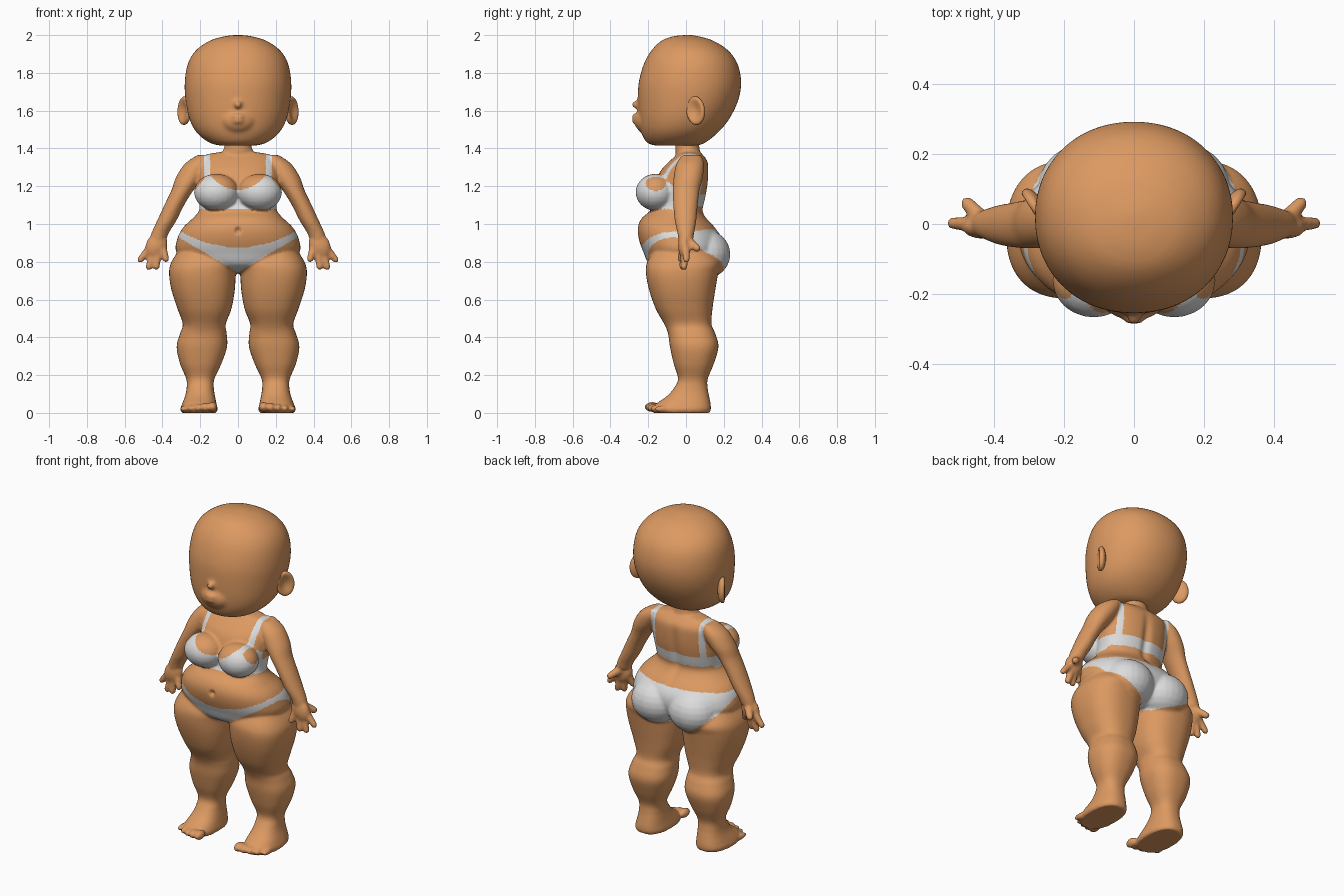
import bpy, bmesh, math
from mathutils import Matrix, Vector

if "Cube" in bpy.data.objects:
    bpy.data.objects.remove(bpy.data.objects["Cube"])


def material(name, rgb):
    m = bpy.data.materials.new(name)
    m.use_nodes = True
    m.diffuse_color = (*rgb, 1)
    m.node_tree.nodes["Principled BSDF"].inputs["Base Color"].default_value = (*rgb, 1)
    return m


SKIN = material("skin", (0.72, 0.32, 0.12))
CLOTH = material("white cloth", (0.72, 0.72, 0.72))


def ball(bm, loc, rad, turn=0.0, seg=24):
    """Ellipsoid, turned about the y axis."""
    mat = Matrix.Translation(loc) @ Matrix.Rotation(turn, 4, 'Y') @ Matrix.Diagonal((*rad, 1))
    return bmesh.ops.create_uvsphere(bm, u_segments=seg, v_segments=seg // 2, radius=1, matrix=mat)["verts"]


def finger(bm, a, b, r0, r1):
    """Tapered round-ended rod."""
    a, b = Vector(a), Vector(b)
    for i in range(9):
        t = i / 8
        r = r0 + (r1 - r0) * t
        ball(bm, a.lerp(b, t), (r, r, r), seg=16)


def loft(bm, rows, side=1, power=2.0, seg=56, steps=6):
    """Smooth skin through level rings; each row is z, x0, x1, y0, y1."""
    rows = [Vector(r) for r in rows]
    levels = []
    for i in range(len(rows) - 1):
        p0, p1, p2 = rows[max(i - 1, 0)], rows[i], rows[i + 1]
        p3 = rows[min(i + 2, len(rows) - 1)]
        for k in range(steps):
            t = k / steps
            levels.append(0.5 * (2 * p1 + (p2 - p0) * t + (2 * p0 - 5 * p1 + 4 * p2 - p3) * t ** 2
                                 + (3 * p1 - p0 - 3 * p2 + p3) * t ** 3))
    levels.append(rows[-1])
    rings = []
    for z, x0, x1, y0, y1 in levels:
        ring = []
        for j in range(seg):
            a = math.tau * j / seg
            c, s = math.cos(a), math.sin(a)
            c = math.copysign(abs(c) ** (2 / power), c)
            s = math.copysign(abs(s) ** (2 / power), s)
            ring.append(bm.verts.new((side * ((x0 + x1) / 2 + c * (x1 - x0) / 2),
                                      (y0 + y1) / 2 + s * (y1 - y0) / 2, z)))
        rings.append(ring)
    for lo, hi in zip(rings, rings[1:]):
        for j in range(seg):
            bm.faces.new((lo[j], lo[j - 1], hi[j - 1], hi[j]))
    bm.faces.new(rings[0])
    bm.faces.new(rings[-1])


def finish(name, bm, voxel=None, smooth=4):
    """Make the object, melting overlapping shapes into one skin if asked."""
    bmesh.ops.recalc_face_normals(bm, faces=bm.faces)
    me = bpy.data.meshes.new(name)
    bm.to_mesh(me)
    bm.free()
    ob = bpy.data.objects.new(name, me)
    bpy.context.collection.objects.link(ob)
    if voxel:
        rm = ob.modifiers.new("melt", 'REMESH')
        rm.mode, rm.voxel_size = 'VOXEL', voxel
        sm = ob.modifiers.new("soften", 'SMOOTH')
        sm.factor, sm.iterations = 0.5, smooth
        bpy.context.view_layer.update()
        dg = bpy.context.evaluated_depsgraph_get()
        me = bpy.data.meshes.new_from_object(ob.evaluated_get(dg))
        ob.modifiers.clear()
        ob.data = me
    me.materials.clear()
    me.materials.append(SKIN)
    me.polygons.foreach_set("use_smooth", [True] * len(me.polygons))
    return ob


def centred(rows):
    return [(z, -w, w, y0, y1) for z, w, y0, y1 in rows]


# Head with nose, mouth bulge and chin
bm = bmesh.new()
loft(bm, centred([(1.415, .09, -.16, .06), (1.43, .15, -.205, .10), (1.48, .215, -.235, .165),
                  (1.55, .255, -.25, .225), (1.65, .277, -.255, .275), (1.75, .282, -.25, .292),
                  (1.85, .265, -.222, .272), (1.92, .222, -.182, .222), (1.97, .15, -.13, .145),
                  (1.993, .075, -.07, .07), (2.0, .02, -.01, .03)]), power=2.1)
ball(bm, (0, -.2, 1.55), (.10, .075, .075))
ball(bm, (0, -.255, 1.632), (.022, .034, .022))
ball(bm, (0, -.265, 1.57), (.035, .024, .013))
ball(bm, (0, -.265, 1.545), (.03, .024, .013))
finish("head", bm, .01, 5)

# Ears: dished ovals opening forward
for side, label in ((1, "left"), (-1, "right")):
    bm = bmesh.new()
    for v in ball(bm, (0, 0, 0), (1, 1, 1), seg=40):
        if v.co.x > 0:
            v.co.x *= 1.4 * (v.co.y ** 2 + v.co.z ** 2)
    bm.transform(Matrix.Diagonal((side, 1, 1, 1)) @ Matrix.Translation((.283, .052, 1.6))
                 @ Matrix.Rotation(math.radians(-32), 4, 'Z') @ Matrix.Rotation(math.radians(8), 4, 'X')
                 @ Matrix.Diagonal((.026, .055, .076, 1)))
    finish(label + "_ear", bm)

# Torso and neck
bm = bmesh.new()
loft(bm, centred([(.74, .08, -.10, .08), (.78, .24, -.19, .15), (.85, .325, -.225, .19),
                  (.92, .322, -.25, .19), (.98, .292, -.255, .155), (1.03, .24, -.235, .11),
                  (1.07, .207, -.19, .09), (1.12, .205, -.17, .10), (1.2, .215, -.165, .115),
                  (1.28, .215, -.135, .12), (1.33, .205, -.09, .115), (1.365, .175, -.05, .09),
                  (1.38, .10, -.04, .075)]), power=2.2)
loft(bm, centred([(1.3, .085, -.05, .08), (1.38, .08, -.055, .075), (1.41, .072, -.055, .07),
                  (1.47, .07, -.055, .07)]))

for s in (1, -1):
    # Chest and seat
    ball(bm, (s * .115, -.16, 1.168), (.118, .107, .098))
    ball(bm, (s * .125, .10, .84), (.15, .135, .13))
    # Leg and foot
    loft(bm, [(.88, .05, .30, -.16, .12), (.8, .004, .352, -.205, .18), (.74, .012, .365, -.212, .17),
              (.65, .017, .352, -.195, .155), (.55, .035, .32, -.16, .14), (.47, .065, .292, -.115, .135),
              (.42, .06, .307, -.095, .155), (.35, .058, .325, -.085, .172), (.26, .088, .307, -.065, .147),
              (.18, .125, .274, -.042, .115), (.13, .128, .272, -.065, .115), (.09, .122, .28, -.10, .122),
              (.05, .114, .295, -.155, .13), (.02, .108, .305, -.18, .132), (0, .114, .298, -.172, .126)],
         s, power=2.4)
    # Toes
    for i in range(5):
        r = .027 - .0025 * i
        ball(bm, (s * (.135 + .0385 * i), -.178 + .004 * i * i * .8, r + .004), (r * .92, .042, r))
    # Arm
    loft(bm, [(1.365, .14, .215, -.02, .08), (1.32, .14, .28, -.05, .095), (1.25, .18, .327, -.065, .09),
              (1.18, .235, .352, -.07, .072), (1.1, .285, .39, -.067, .062), (1.02, .325, .427, -.06, .055),
              (.96, .362, .455, -.047, .045), (.92, .38, .468, -.04, .038)], s)
    # Hand with four fingers and a thumb
    ball(bm, (s * .432, -.008, .885), (.056, .034, .072), turn=s * math.radians(-25))
    for base, tip in (((.465, .0, .875), (.516, .002, .812)), ((.448, -.006, .85), (.472, -.01, .773)),
                      ((.425, -.01, .85), (.432, -.018, .775)), ((.40, -.012, .875), (.382, -.028, .815))):
        finger(bm, (s * base[0], *base[1:]), (s * tip[0], *tip[1:]), .023, .018)
    finger(bm, (s * .43, .01, .91), (s * .475, .058, .872), .026, .02)

body = finish("body", bm, .008, 5)

# Navel and spine groove
for v in body.data.vertices:
    x, y, z = v.co
    if y < -.15:
        v.co.y += .022 * math.exp(-(x / .012) ** 2 - ((z - .965) / .014) ** 2)
    elif y > .03 and .95 < z < 1.35:
        v.co.y -= .014 * math.exp(-(x / .025) ** 2) * math.sin(math.pi * (z - .95) / .4)


def is_cloth(p):
    ax, y, z = abs(p.x), p.y, p.z
    # Top: band, cups and shoulder straps
    if z > 1.07:
        if ax > .247:
            return False
        if y < -.06:
            edge = min(1.18 + 3.5 * ax * ax, 1.26 - 1.2 * (ax - .16))
        else:
            edge = 1.155
        low = 1.08 if y < 0 else 1.095
        return low < z < edge or (.148 < ax < .178 and z > 1.1)
    # Briefs: front and back outlines blended around the hip
    t = min(1, max(0, (y + .06) / .16))
    upper = (.877 + .9 * ax * ax) * (1 - t) + .972 * t
    lower = (.745 + .59 * ax) * (1 - t) + (.725 + 1.9 * max(0, ax - .03) ** 2) * t
    return ax < .345 and lower < z < upper


body.data.materials.append(CLOTH)
for f in body.data.polygons:
    f.material_index = int(is_cloth(f.center))
body.data.update()
